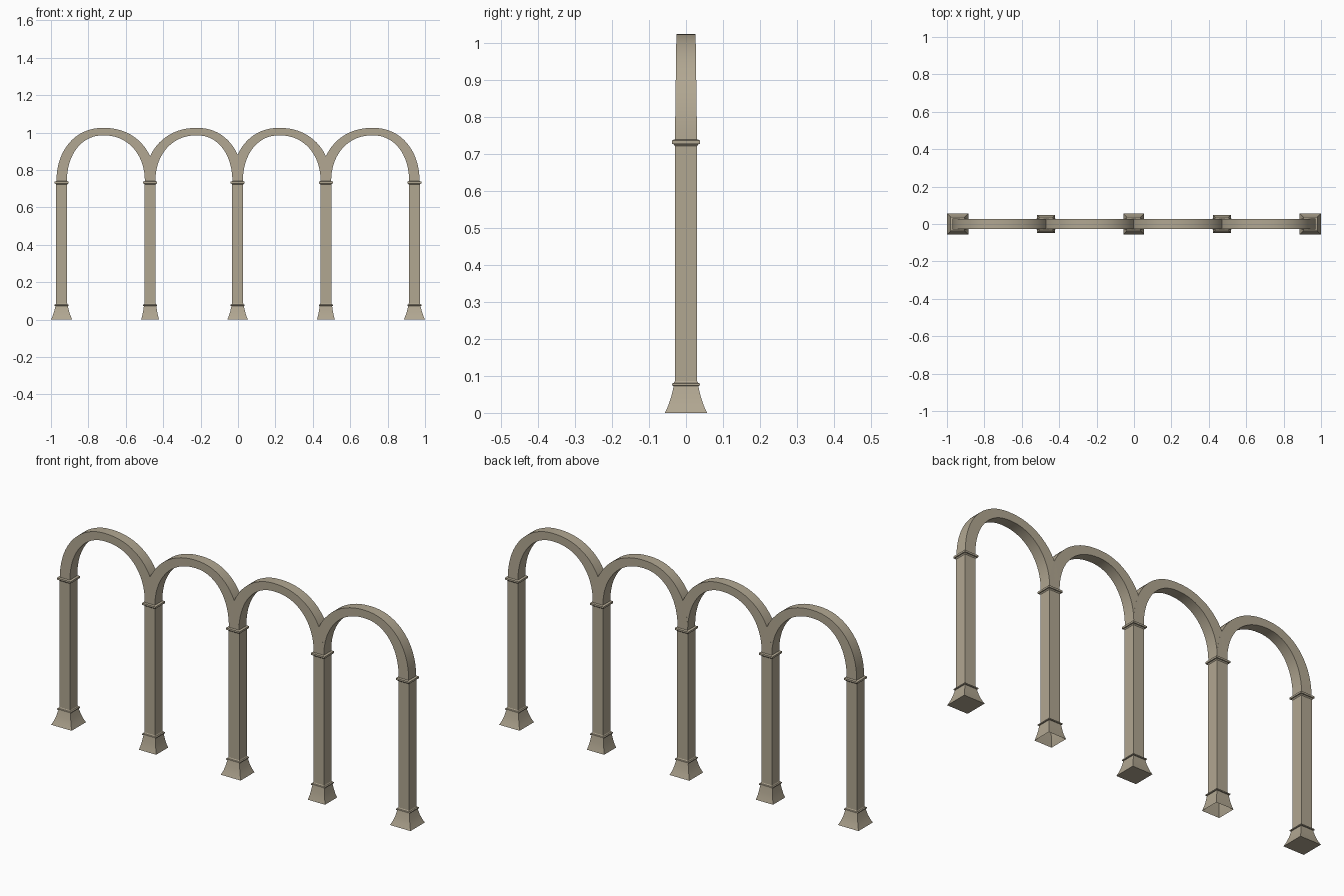
import bpy, bmesh, math

if "Cube" in bpy.data.objects:
    bpy.data.objects.remove(bpy.data.objects["Cube"])

stone = bpy.data.materials.new("warm_stone")
stone.diffuse_color = (0.44, 0.385, 0.285, 1)
stone.use_nodes = True
stone.node_tree.nodes["Principled BSDF"].inputs["Base Color"].default_value = stone.diffuse_color


def loft(name, rings, cap_start, cap_end):
    """Skin a list of four-cornered rings into one object."""
    bm = bmesh.new()
    vs = [[bm.verts.new(p) for p in r] for r in rings]
    for a, b in zip(vs, vs[1:]):
        for i in range(4):
            j = (i + 1) % 4
            bm.faces.new((a[i], a[j], b[j], b[i]))
    if cap_start:
        bm.faces.new(vs[0][::-1])
    if cap_end:
        bm.faces.new(vs[-1])
    bmesh.ops.recalc_face_normals(bm, faces=bm.faces)
    me = bpy.data.meshes.new(name)
    bm.to_mesh(me)
    bm.free()
    me.materials.append(stone)
    ob = bpy.data.objects.new(name, me)
    bpy.context.collection.objects.link(ob)
    bpy.ops.object.select_all(action='DESELECT')
    ob.select_set(True)
    bpy.context.view_layer.objects.active = ob
    bpy.ops.object.shade_smooth_by_angle(angle=math.radians(30))
    return ob


def square_post(name, x, profile, closed_bottom):
    rings = [[(x - h, -h, z), (x + h, -h, z), (x + h, h, z), (x - h, h, z)]
             for h, z in profile]
    return loft(name, rings, closed_bottom, True)


# Columns: flared foot, lower moulding, square shaft, upper moulding
columns = [(-0.943, 0.057, True), (-0.47, 0.048, False), (-0.002, 0.055, True),
           (0.47, 0.048, False), (0.943, 0.057, True)]
for n, (x, foot, closed) in enumerate(columns, 1):
    flare = foot - 0.033
    profile = [(foot, 0), (0.033 + flare * 0.62, 0.02), (0.033 + flare * 0.3, 0.043),
               (0.033, 0.073), (0.038, 0.074), (0.038, 0.079), (0.033, 0.081),
               (0.030, 0.086), (0.030, 0.722), (0.034, 0.727), (0.038, 0.728),
               (0.038, 0.737), (0.034, 0.739), (0.029, 0.74)]
    square_post(f"column_{n}", x, profile, closed)


# Arches: slightly squared half-ellipses, thinner and narrower at the crown
SPRING, POWER, SEGS = 0.736, 2 / 2.15, 36


def arch(name, x_left, x_mid, x_right):
    rings = []
    for i in range(SEGS + 1):
        t = math.pi * i / SEGS
        c = abs(math.cos(t)) ** POWER
        s = max(math.sin(t), 0) ** POWER
        side, end = (-1, x_left) if i < SEGS / 2 else (1, x_right)
        reach = abs(end - x_mid)
        xo, zo = x_mid + side * c * (reach + 0.028), SPRING + s * 0.289
        xi, zi = x_mid + side * c * (reach - 0.028), SPRING + s * 0.249
        y = 0.030 - 0.004 * s
        rings.append([(xo, -y, zo), (xi, -y, zi), (xi, y, zi), (xo, y, zo)])
    return loft(name, rings, True, True)


arch("arch_outer_left", -0.943, -0.72, -0.47)
arch("arch_inner_left", -0.47, -0.22, -0.002)
arch("arch_inner_right", -0.002, 0.22, 0.47)
arch("arch_outer_right", 0.47, 0.72, 0.943)
